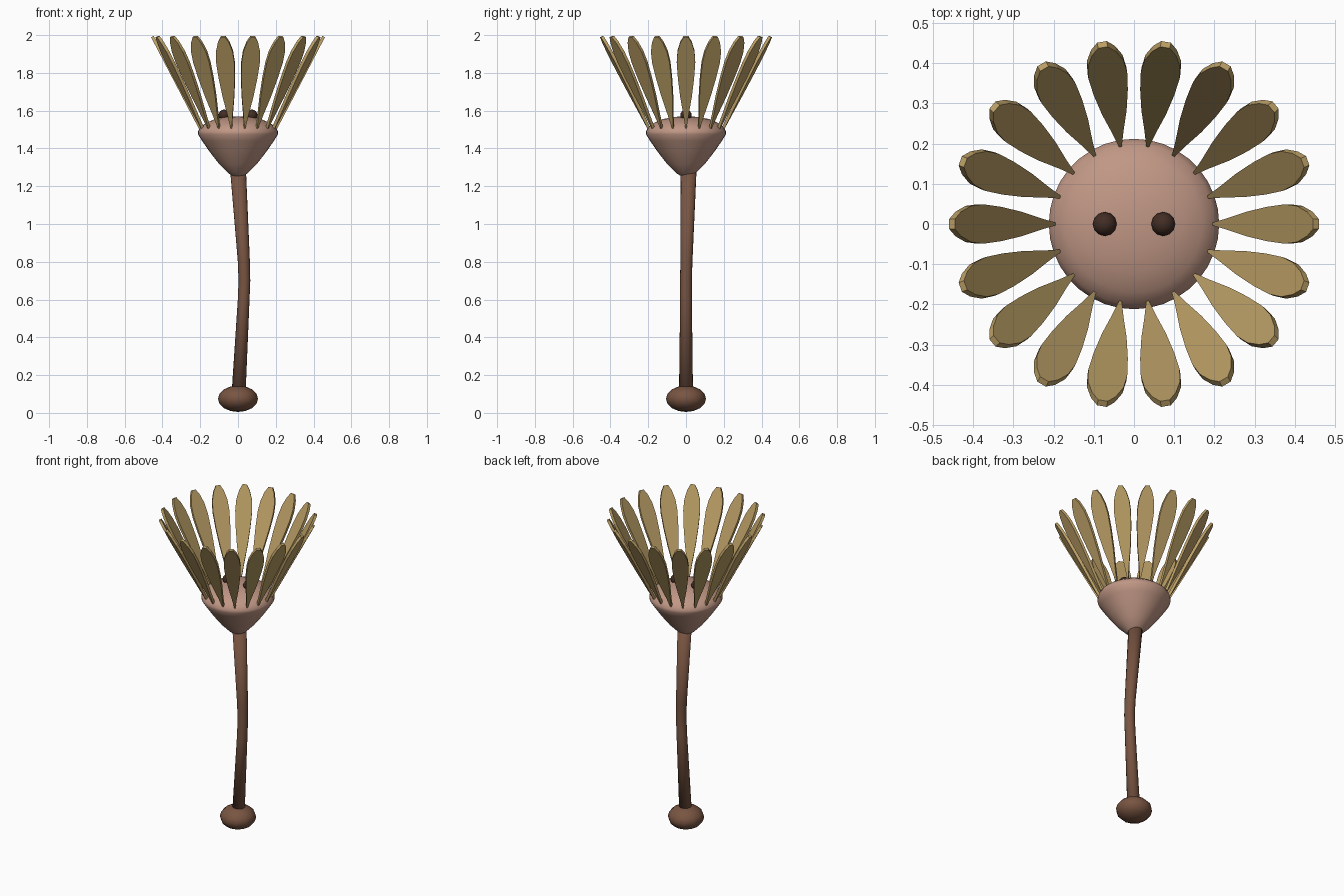
import bpy
import bmesh
from math import cos, sin, pi, radians
from mathutils import Matrix, Vector

cube = bpy.data.objects.get("Cube")
if cube:
    bpy.data.objects.remove(cube, do_unlink=True)


def material(name, rgb):
    mat = bpy.data.materials.new(name)
    mat.use_nodes = True
    mat.diffuse_color = (*rgb, 1)
    mat.node_tree.nodes["Principled BSDF"].inputs["Base Color"].default_value = (*rgb, 1)
    return mat


brown = material("stem brown", (0.19, 0.09, 0.054))
pink = material("dusty pink", (0.53, 0.31, 0.235))
gold = material("petal gold", (0.49, 0.34, 0.13))
dark = material("eye brown", (0.055, 0.026, 0.018))


def finish(name, bm, mat, smooth=True):
    """Turn a bmesh into a named object with one colour."""
    bmesh.ops.recalc_face_normals(bm, faces=bm.faces)
    mesh = bpy.data.meshes.new(name)
    bm.to_mesh(mesh)
    bm.free()
    mesh.materials.append(mat)
    mesh.polygons.foreach_set("use_smooth", [smooth] * len(mesh.polygons))
    obj = bpy.data.objects.new(name, mesh)
    bpy.context.collection.objects.link(obj)
    return obj


def loft(name, rings, sides, mat):
    """Skin circles given as (x, y, z, radius) and cap both ends."""
    bm = bmesh.new()
    loops = []
    for x, y, z, r in rings:
        loops.append([bm.verts.new((x + r * cos(2 * pi * i / sides),
                                    y + r * sin(2 * pi * i / sides), z))
                      for i in range(sides)])
    for low, high in zip(loops, loops[1:]):
        for i in range(sides):
            j = (i + 1) % sides
            bm.faces.new((low[i], low[j], high[j], high[i]))
    bm.faces.new(loops[0])
    bm.faces.new(loops[-1])
    return finish(name, bm, mat)


def ball(name, centre, scale, sides, rings, mat):
    bm = bmesh.new()
    bmesh.ops.create_uvsphere(bm, u_segments=sides, v_segments=rings, radius=1,
                              matrix=Matrix.Translation(centre) @ Matrix.Diagonal((*scale, 1)))
    return finish(name, bm, mat)


# Foot and gently bent stem
ball("foot", (0, 0, 0.075), (0.106, 0.106, 0.07), 12, 8, brown)
loft("stem", [(0.003, 0, 0.1, 0.037), (0.03, 0, 0.6, 0.031), (0.034, 0, 0.7, 0.031),
              (0.031, 0.002, 0.8, 0.032), (0.0, 0.014, 1.29, 0.042)], 16, brown)

# Flower head: a cone below with a low dome on top
profile = [(0.025, 1.253), (0.05, 1.268), (0.1, 1.318), (0.15, 1.382), (0.19, 1.44),
           (0.212, 1.475), (0.212, 1.49), (0.2, 1.512), (0.17, 1.535), (0.12, 1.556),
           (0.06, 1.567), (0.015, 1.57)]
loft("flower_head", [(0, 0, z, r) for r, z in profile], 36, pink)

# Eyes on the dome
for side, x in (("left", 0.073), ("right", -0.073)):
    ball(side + "_eye", (x, 0, 1.576), (0.03, 0.03, 0.03), 12, 8, dark)

# Ring of leaning petals, each a flat plate: (share of length, half width)
outline = [(0, 0.003), (0.15, 0.014), (0.35, 0.031), (0.55, 0.043), (0.72, 0.049),
           (0.84, 0.045), (0.94, 0.03), (1, 0.012)]
base, tip = Vector((0.193, 0, 1.512)), Vector((0.446, 0, 1.996))
lean = (tip - base).normalized()
outward = Vector((lean.z, 0, -lean.x)) * 0.016
count = 18
for n in range(count):
    bm = bmesh.new()
    edge = [(t, w) for t, w in outline] + [(t, -w) for t, w in reversed(outline)]
    inner = bm.faces.new([bm.verts.new(base.lerp(tip, t) + Vector((0, w, 0)))
                          for t, w in edge])
    extruded = bmesh.ops.extrude_face_region(bm, geom=[inner], use_keep_orig=True)
    verts = [v for v in extruded["geom"] if isinstance(v, bmesh.types.BMVert)]
    bmesh.ops.translate(bm, verts=verts, vec=outward)
    petal = finish(f"petal_{n + 1}", bm, gold, smooth=False)
    petal.rotation_euler.z = radians(360 / count * n)
